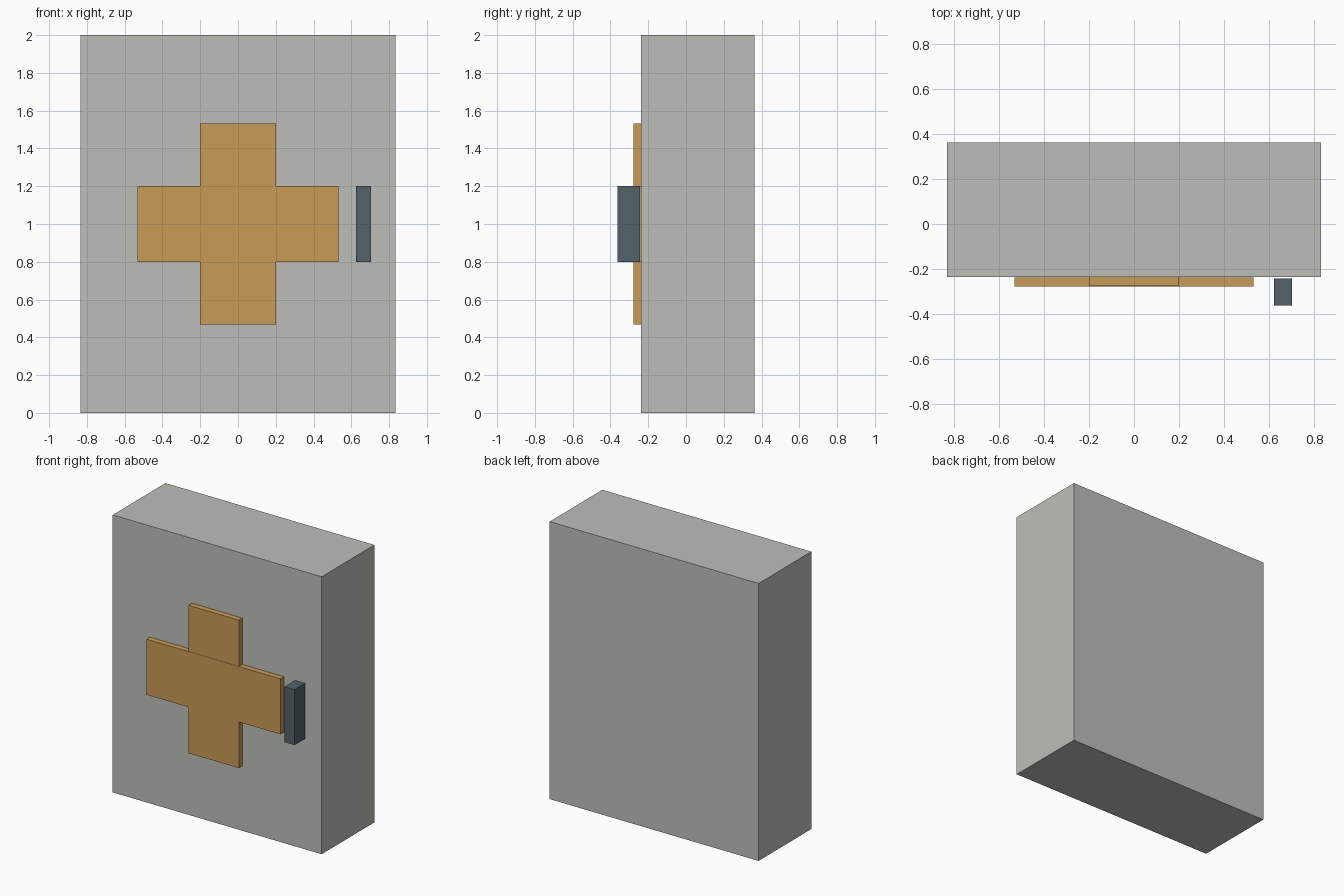
import bpy
import bmesh
from mathutils import Vector

cube = bpy.data.objects.get("Cube")
if cube:
    bpy.data.objects.remove(cube, do_unlink=True)


def linear(c):
    c /= 255
    return c / 12.92 if c <= 0.04045 else ((c + 0.055) / 1.055) ** 2.4


def material(name, *rgb):
    colour = (*[linear(c) for c in rgb], 1)
    mat = bpy.data.materials.new(name)
    mat.use_nodes = True
    mat.diffuse_color = colour
    mat.node_tree.nodes["Principled BSDF"].inputs["Base Color"].default_value = colour
    return mat


def box(name, low, high, mat):
    """Flat-sided box between two opposite corners."""
    low, high = Vector(low), Vector(high)
    bm = bmesh.new()
    bmesh.ops.create_cube(bm, size=1)
    bmesh.ops.scale(bm, vec=high - low, verts=bm.verts)
    mesh = bpy.data.meshes.new(name)
    bm.to_mesh(mesh)
    bm.free()
    mesh.materials.append(mat)
    obj = bpy.data.objects.new(name, mesh)
    obj.location = (low + high) / 2
    bpy.context.collection.objects.link(obj)
    return obj


grey = material("warm grey", 190, 191, 184)
ochre = material("ochre", 201, 155, 86)
slate = material("dark slate", 84, 98, 106)

# Cabinet body
box("cabinet_body", (-0.833, -0.237, 0), (0.833, 0.363, 2), grey)

# Raised cross on the door, the horizontal bar a hair further forward
box("cross_upright", (-0.2, -0.277, 0.467), (0.2, -0.237, 1.533), ochre)
box("cross_bar", (-0.533, -0.279, 0.8), (0.533, -0.239, 1.2), ochre)

# Door handle
box("door_handle", (0.625, -0.363, 0.8), (0.705, -0.243, 1.2), slate)
